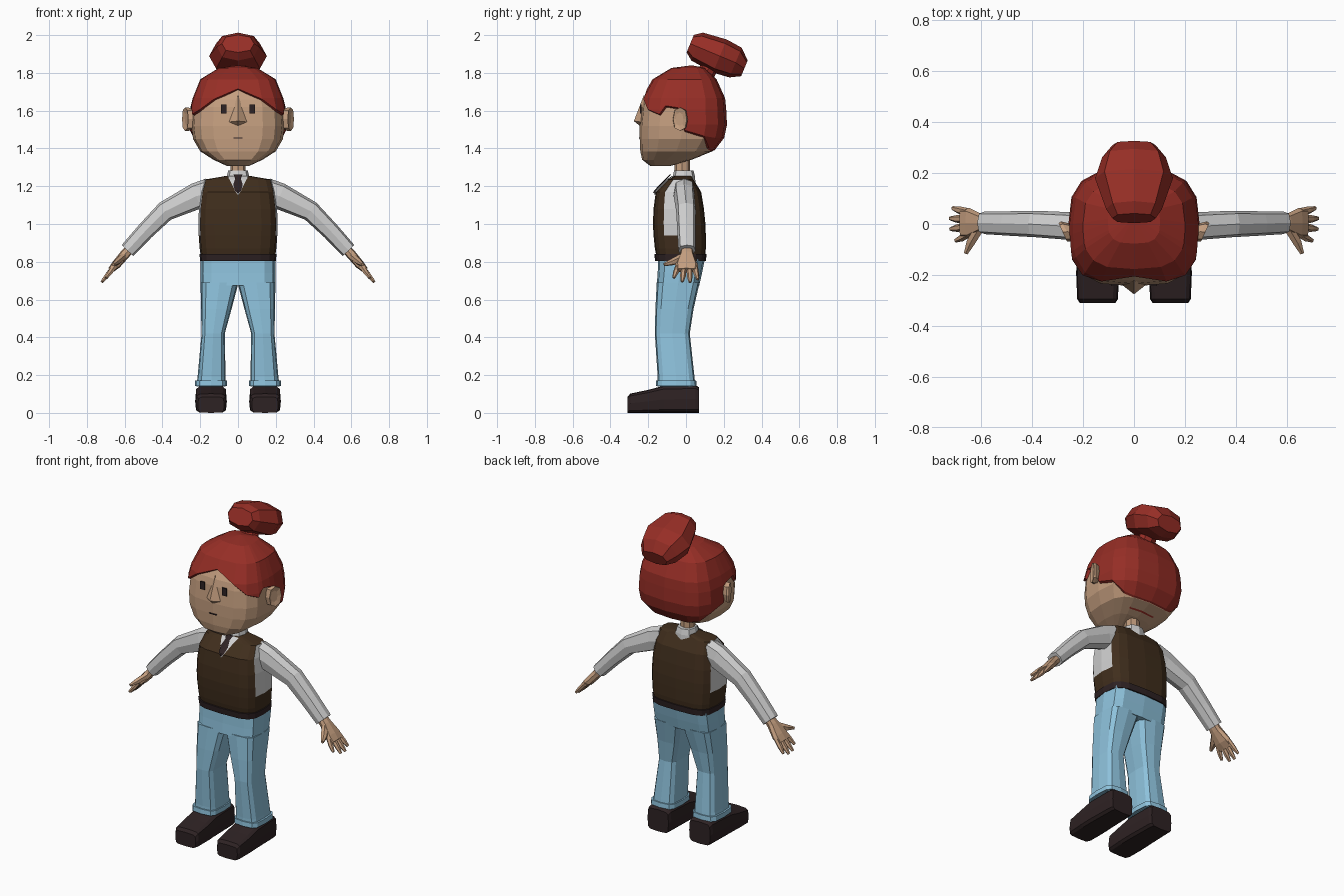
import bpy, bmesh, math
from mathutils import Vector

X, Y, Z = Vector((1, 0, 0)), Vector((0, 1, 0)), Vector((0, 0, 1))


def material(name, rgb):
    m = bpy.data.materials.new(name)
    m.diffuse_color = (*rgb, 1)
    return m


HAIR = material("red hair", (0.305, 0.027, 0.019))
SKIN = material("skin", (0.552, 0.342, 0.212))
SHIRT = material("white shirt", (0.63, 0.63, 0.63))
JEANS = material("light blue denim", (0.27, 0.539, 0.716))
VEST = material("brown knit", (0.051, 0.027, 0.012))
DARK = material("dark leather", (0.027, 0.016, 0.017))


def finish(name, bm, mats, mirror=False):
    bmesh.ops.remove_doubles(bm, verts=bm.verts, dist=0.0002)
    bmesh.ops.recalc_face_normals(bm, faces=bm.faces)
    me = bpy.data.meshes.new(name)
    bm.to_mesh(me)
    bm.free()
    ob = bpy.data.objects.new(name, me)
    bpy.context.collection.objects.link(ob)
    for m in mats:
        me.materials.append(m)
    if mirror:
        ob.modifiers.new("mirror", 'MIRROR')
    return ob


def spow(v, e):
    return math.copysign(abs(v) ** e, v) if abs(v) > 1e-6 else 0.0


def section(c, u, v, hu, hv, n=8, e=0.5):
    """Rounded-box cross-section around c, spanned by u and v."""
    ts = [2 * math.pi * i / n for i in range(n)]
    return [Vector(c) + u * hu * spow(math.cos(t), e) + v * hv * spow(math.sin(t), e) for t in ts]


def loft(name, rings, mat, mirror=False):
    bm = bmesh.new()
    rows = [[bm.verts.new(p) for p in r] for r in rings]
    n = len(rows[0])
    for a, b in zip(rows, rows[1:]):
        for i in range(n):
            j = (i + 1) % n
            bm.faces.new((a[i], a[j], b[j], b[i]))
    bm.faces.new(rows[0][::-1])
    bm.faces.new(rows[-1])
    return finish(name, bm, [mat], mirror)


def stack(name, rows, mat, mirror=False, n=12, e=0.5):
    """Loft upward from rows of (z, x0, x1, y0, y1)."""
    return loft(name, [section(((a + b) / 2, (c + d) / 2, z), X, Y, (b - a) / 2, (d - c) / 2, n, e)
                       for z, a, b, c, d in rows], mat, mirror)


def body(name, rows, mat, n=12, e=0.5):
    """Centred stack from rows of (z, half width, front y, back y)."""
    return stack(name, [(z, -w, w, f, b) for z, w, f, b in rows], mat, False, n, e)


def limb(name, pts, mat, n=8, e=0.7):
    """Mirrored tube through (x, y, z, half depth along y, half thickness)."""
    ps = [Vector(p[:3]) for p in pts]
    rings = []
    for i, p in enumerate(pts):
        d = (ps[min(i + 1, len(ps) - 1)] - ps[max(i - 1, 0)]).normalized()
        side = (Y - d * d.dot(Y)).normalized()
        rings.append(section(ps[i], side, d.cross(side), p[3], p[4], n, e))
    return loft(name, rings, mat, True)


def plate(name, x0, x1, z0, z1, y, mat, mirror=False):
    return stack(name, [(z, x0, x1, y - 0.004, y + 0.004) for z in (z0, z1)], mat, mirror, 8, 0.05)


# Head
HEAD = [(1.308, 0.06, -0.19, -0.08), (1.34, 0.13, -0.232, 0.03), (1.385, 0.20, -0.242, 0.14),
        (1.45, 0.238, -0.245, 0.19), (1.52, 0.246, -0.245, 0.205), (1.62, 0.24, -0.234, 0.20),
        (1.66, 0.228, -0.223, 0.195), (1.76, 0.188, -0.165, 0.15), (1.82, 0.09, -0.065, 0.09)]
body("head", HEAD, SKIN, 16, 0.65)


def head_point(t, z, grow):
    for a, b in zip(HEAD, HEAD[1:]):
        if z <= b[0] or b is HEAD[-1]:
            k = min(1, (z - a[0]) / (b[0] - a[0]))
            w, f, k2 = (a[i] + (b[i] - a[i]) * k for i in (1, 2, 3))
            break
    c, d = (f + k2) / 2, (k2 - f) / 2 + grow
    return Vector(((w + grow) * spow(math.sin(t), 0.65), c - d * spow(math.cos(t), 0.65), z + grow * 0.5))


# Hair cap: columns from the crown down to a hairline that varies around the head
HAIRLINE = [(0, 1.71), (22, 1.655), (45, 1.60), (68, 1.575), (76, 1.62), (88, 1.61), (91, 1.49),
            (112, 1.46), (135, 1.40), (157, 1.36), (180, 1.36)]
bm = bmesh.new()
cols = []
for deg, low in HAIRLINE:
    t = math.radians(deg)
    pts = [Vector((0, 0.03, 1.84))]
    pts += [head_point(t, max(z, low), 0.012) for z in (1.82, 1.76, 1.66, 1.60, 1.52, 1.45, 1.385, 1.36)]
    pts.append(head_point(t, low, -0.01))
    cols.append(pts)
for a, b in zip(cols, cols[1:]):
    for i in range(len(a) - 1):
        quad = []
        for p in (a[i], b[i], b[i + 1], a[i + 1]):
            if all((p - q).length > 1e-4 for q in quad):
                quad.append(p)
        if len(quad) > 2:
            bm.faces.new([bm.verts.new(p) for p in quad])
finish("hair_cap", bm, [HAIR], True)

# Bun, tilted backward, and its tie
along, up = Vector((0, 0.923, -0.385)), Vector((0, 0.385, 0.923))
mid = Vector((0, 0.17, 1.893))
loft("hair_bun", [section(mid + along * s + up * o, X, up, w, h, 8, 0.8) for s, w, h, o in
                  [(-0.16, 0.085, 0.05, 0), (-0.12, 0.11, 0.08, 0), (0.01, 0.153, 0.095, 0),
                   (0.10, 0.125, 0.085, 0), (0.155, 0.085, 0.045, -0.01)]], HAIR)
loft("hair_tie", [section((0, 0.10, 1.79), X, along, 0.06, 0.05, 8, 1),
                  section((0, 0.13, 1.84), X, along, 0.05, 0.045, 8, 1)], HAIR)

# Face details
bm = bmesh.new()
v = [bm.verts.new(p) for p in [(0, -0.222, 1.685), (-0.052, -0.235, 1.54), (0.052, -0.235, 1.54),
                               (0, -0.276, 1.545), (0, -0.235, 1.512)]]
for f in [(0, 1, 3), (0, 3, 2), (1, 4, 3), (3, 4, 2), (0, 2, 4), (0, 4, 1)]:
    bm.faces.new([v[i] for i in f])
finish("nose", bm, [SKIN])
plate("eye", 0.06, 0.09, 1.585, 1.632, -0.239, DARK, True)
plate("mouth", -0.025, 0.025, 1.452, 1.457, -0.246, DARK)
loft("ear", [section((x, y, 1.555), Vector((s, 1, 0)), Z, hy, hz, 8, 0.8) for x, y, s, hy, hz in
             [(0.225, -0.035, 0, 0.03, 0.045), (0.262, -0.03, 0.6, 0.04, 0.062),
              (0.28, -0.032, 0.45, 0.036, 0.062), (0.272, -0.034, 0.45, 0.02, 0.035)]], SKIN, True)

# Neck and collar
body("neck", [(1.2, 0.04, -0.06, 0.02), (1.38, 0.04, -0.06, 0.02)], SKIN, 8, 0.8)
body("collar", [(1.215, 0.065, -0.075, 0.05), (1.25, 0.06, -0.07, 0.048), (1.283, 0.052, -0.063, 0.04)],
     SHIRT, 8, 0.7)

# Vest, with shirt showing through the armholes
vest = body("vest", [(0.82, 0.195, -0.155, 0.10), (0.87, 0.203, -0.165, 0.105), (0.94, 0.208, -0.172, 0.105),
                     (1.0, 0.21, -0.175, 0.103), (1.08, 0.207, -0.172, 0.095), (1.17, 0.195, -0.16, 0.08),
                     (1.235, 0.178, -0.095, 0.04), (1.255, 0.06, -0.06, 0.03)], VEST, 16, 0.55)
vest.data.materials.append(SHIRT)
for f in vest.data.polygons:
    if abs(f.normal.x) > 0.9 and 0.94 < f.center.z < 1.23:
        f.material_index = 1
body("waistband", [(0.803, 0.2, -0.163, 0.105), (0.84, 0.204, -0.168, 0.109)], DARK, 16, 0.55)


# Shirt opening and tie lying on the chest slope
def chest_strip(name, rows, mat):
    loft(name, [section((0, y, z), X, Y, w, 0.004, 4, 1) for z, w, y in rows], mat)


chest_strip("shirt_opening", [(1.155, 0.003, -0.165), (1.172, 0.014, -0.163), (1.235, 0.045, -0.1),
                              (1.253, 0.055, -0.072)], SHIRT)
chest_strip("tie", [(1.165, 0.005, -0.17), (1.18, 0.018, -0.162), (1.21, 0.025, -0.134), (1.24, 0.015, -0.104),
                    (1.262, 0.024, -0.082)], DARK)

# Sleeves
limb("sleeve", [(0.15, -0.01, 1.165, 0.055, 0.078), (0.22, -0.01, 1.148, 0.055, 0.07),
                (0.385, 0.0, 1.068, 0.052, 0.054), (0.49, 0.002, 0.963, 0.048, 0.047),
                (0.585, 0.005, 0.86, 0.045, 0.042)], SHIRT)

# Hands
limb("palm", [(0.565, 0.005, 0.875, 0.03, 0.024), (0.60, 0.004, 0.838, 0.036, 0.026),
              (0.645, 0.003, 0.785, 0.06, 0.024), (0.675, 0.003, 0.755, 0.058, 0.016)], SKIN)
FINGERS = [(-0.042, -0.065, 0.70, 0.715), (-0.012, -0.02, 0.72, 0.695),
           (0.018, 0.022, 0.722, 0.692), (0.047, 0.062, 0.712, 0.707)]
for i, (y0, y1, x, z) in enumerate(FINGERS):
    limb(f"finger_{i + 1}", [(0.655, y0, 0.775, 0.016, 0.015), (x - 0.025, (y0 + y1) / 2, z + 0.03, 0.015, 0.014),
                             (x, y1, z, 0.008, 0.008)], SKIN, 6, 1)
limb("thumb", [(0.61, -0.02, 0.825, 0.022, 0.02), (0.64, -0.07, 0.80, 0.02, 0.018),
               (0.66, -0.115, 0.785, 0.009, 0.009)], SKIN, 6, 1)

# Trousers
body("hips", [(0.675, 0.198, -0.155, 0.07), (0.74, 0.199, -0.15, 0.085), (0.815, 0.198, -0.147, 0.1)],
     JEANS, 12, 0.5)
stack("trouser_leg", [(0.14, 0.066, 0.22, -0.15, 0.05), (0.19, 0.066, 0.214, -0.15, 0.045),
                      (0.42, 0.07, 0.193, -0.165, 0.02), (0.55, 0.034, 0.196, -0.162, 0.04),
                      (0.69, -0.003, 0.198, -0.155, 0.072)], JEANS, True)
stack("trouser_cuff", [(0.143, 0.058, 0.229, -0.16, 0.056), (0.172, 0.058, 0.227, -0.158, 0.054)], JEANS, True)

# Shoes
loft("shoe", [section((0.143, y, h / 2), X, Z, w, h / 2, 12, 0.4) for y, w, h in
              [(-0.31, 0.07, 0.085), (-0.295, 0.08, 0.102), (-0.2, 0.084, 0.122), (-0.12, 0.083, 0.143),
               (0.05, 0.078, 0.147), (0.07, 0.072, 0.135)]], DARK, True)
